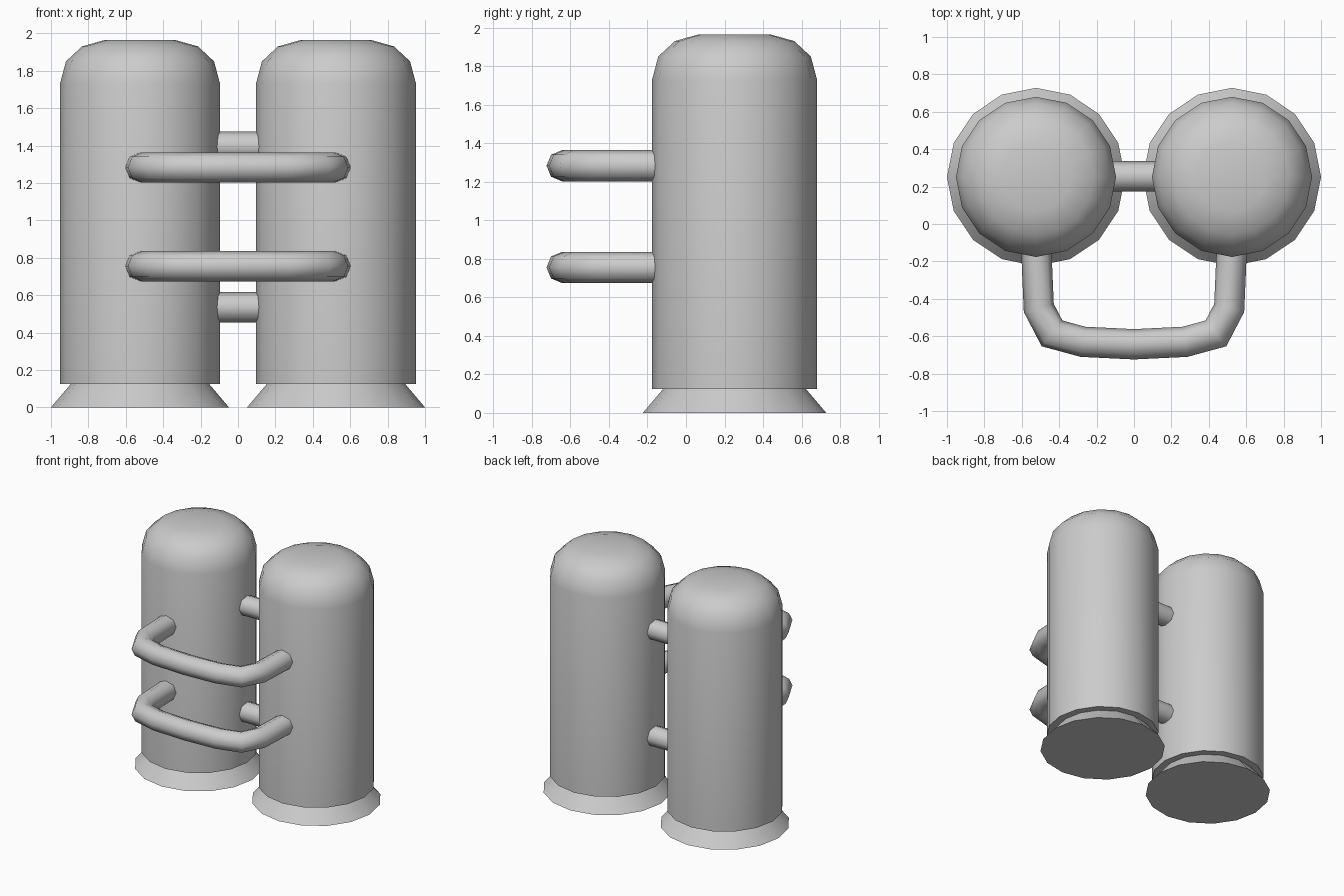
import bpy, bmesh, math
from mathutils import Vector

cube = bpy.data.objects.get("Cube")
if cube:
    bpy.data.objects.remove(cube, do_unlink=True)

GREY = (0.6, 0.6, 0.6, 1)
metal = bpy.data.materials.new("light grey")
metal.use_nodes = True
metal.diffuse_color = GREY
metal.node_tree.nodes["Principled BSDF"].inputs["Base Color"].default_value = GREY


def skin(name, rings, angle=40):
    """Join equal rings of points into a capped, smooth-shaded tube."""
    bm = bmesh.new()
    loops = [[bm.verts.new(p) for p in ring] for ring in rings]
    n = len(loops[0])
    for a, b in zip(loops, loops[1:]):
        for i in range(n):
            j = (i + 1) % n
            bm.faces.new((a[i], a[j], b[j], b[i]))
    bm.faces.new(loops[0])
    bm.faces.new(loops[-1])
    bmesh.ops.recalc_face_normals(bm, faces=bm.faces)
    mesh = bpy.data.meshes.new(name)
    bm.to_mesh(mesh)
    bm.free()
    mesh.materials.append(metal)
    obj = bpy.data.objects.new(name, mesh)
    bpy.context.collection.objects.link(obj)
    bpy.ops.object.select_all(action='DESELECT')
    obj.select_set(True)
    bpy.context.view_layer.objects.active = obj
    bpy.ops.object.shade_smooth_by_angle(angle=math.radians(angle))
    return obj


def lathe(name, profile, x, y, sides=16):
    turns = [math.tau * i / sides for i in range(sides)]
    return skin(name, [[(x + r * math.cos(t), y + r * math.sin(t), z) for t in turns]
                       for r, z in profile])


def pipe(name, path, z, radius=0.081, sides=8):
    """Sweep a round section along a flat path, mitred at its bends."""
    pts = [Vector((x, y, z)) for x, y in path]
    up = Vector((0, 0, 1))
    rings = []
    for i, p in enumerate(pts):
        before = (p - pts[max(i - 1, 0)]).normalized()
        after = (pts[min(i + 1, len(pts) - 1)] - p).normalized()
        along = (before + after).normalized()
        side = along.cross(up)
        stretch = 1 / max(along.dot(before), along.dot(after))
        turns = [math.tau * k / sides for k in range(sides)]
        rings.append([p + radius * (side * stretch * math.cos(t) + up * math.sin(t))
                      for t in turns])
    return skin(name, rings, 50)


TANK_X, TANK_Y = 0.524, 0.252
TANK = [(0.428, 0.125), (0.428, 1.73), (0.396, 1.85), (0.31, 1.93), (0.185, 1.965)]
FOOT = [(0.476, 0), (0.37, 0.125)]

# Domed tanks on flared feet
for side, sign in (("left", 1), ("right", -1)):
    lathe(side + "_tank", TANK, sign * TANK_X, TANK_Y)
    lathe(side + "_foot", FOOT, sign * TANK_X, TANK_Y)

# Straight pipes between the tanks
for name, z in (("upper", 1.395), ("lower", 0.535)):
    pipe(name + "_connector", [(-0.2, TANK_Y + 0.003), (0.2, TANK_Y + 0.003)], z)

# Bent handles in front
half = [(-0.524, -0.1), (-0.509, -0.449), (-0.438, -0.585), (-0.272, -0.63)]
path = half + [(0, -0.643)] + [(-x, y) for x, y in reversed(half)]
for name, z in (("upper", 1.283), ("lower", 0.755)):
    pipe(name + "_handle", path, z)
